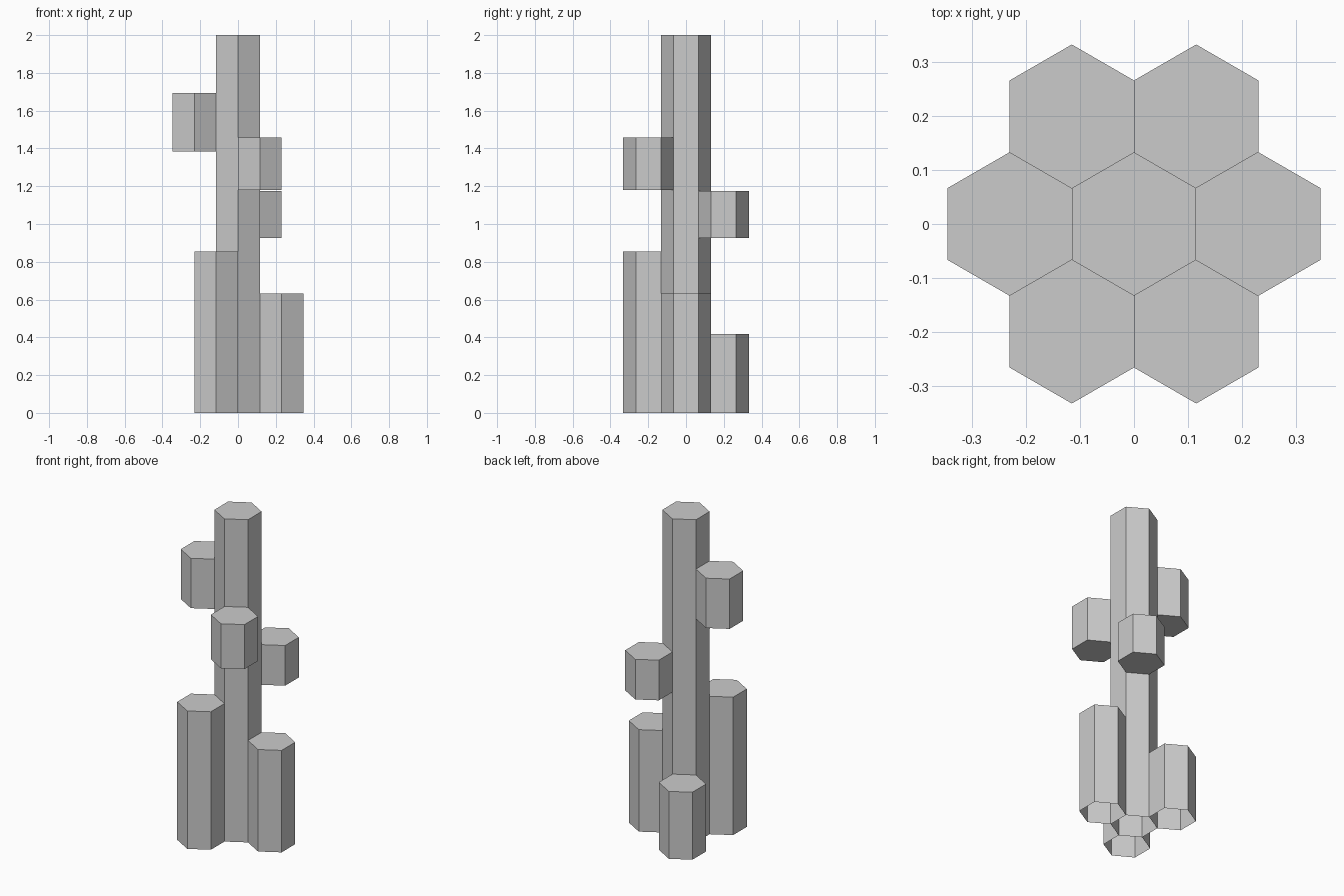
import bpy, bmesh, math

if "Cube" in bpy.data.objects:
    bpy.data.objects.remove(bpy.data.objects["Cube"])

R = 0.133                       # hexagon corner radius, corners pointing along y
STEP = R * math.sqrt(3)         # spacing between neighbouring columns


def hex_column(name, x, y, z0, z1):
    """Hexagonal prism; columns standing on the ground are open underneath."""
    bm = bmesh.new()
    rings = []
    for z in (z0, z1):
        rings.append([bm.verts.new((R * math.cos(math.radians(90 + 60 * i)),
                                    R * math.sin(math.radians(90 + 60 * i)), z))
                      for i in range(6)])
    low, high = rings
    for i in range(6):
        j = (i + 1) % 6
        bm.faces.new((low[i], low[j], high[j], high[i]))
    bm.faces.new(high)
    if z0 > 0:
        bm.faces.new(low[::-1])
    mesh = bpy.data.meshes.new(name)
    bm.to_mesh(mesh)
    bm.free()
    obj = bpy.data.objects.new(name, mesh)
    obj.location = (x, y, 0)
    bpy.context.collection.objects.link(obj)


# Central tall column
hex_column("center_column", 0, 0, 0, 2)

# Ring of neighbours: name, angle around centre, bottom, top
ring = [
    ("right_column", 0, 0, 0.632),
    ("back_right_block", 60, 0.926, 1.175),
    ("back_left_column", 120, 0, 0.418),
    ("left_block", 180, 1.385, 1.694),
    ("front_left_column", 240, 0, 0.855),
    ("front_right_block", 300, 1.181, 1.457),
]
for name, angle, z0, z1 in ring:
    a = math.radians(angle)
    hex_column(name, STEP * math.cos(a), STEP * math.sin(a), z0, z1)
